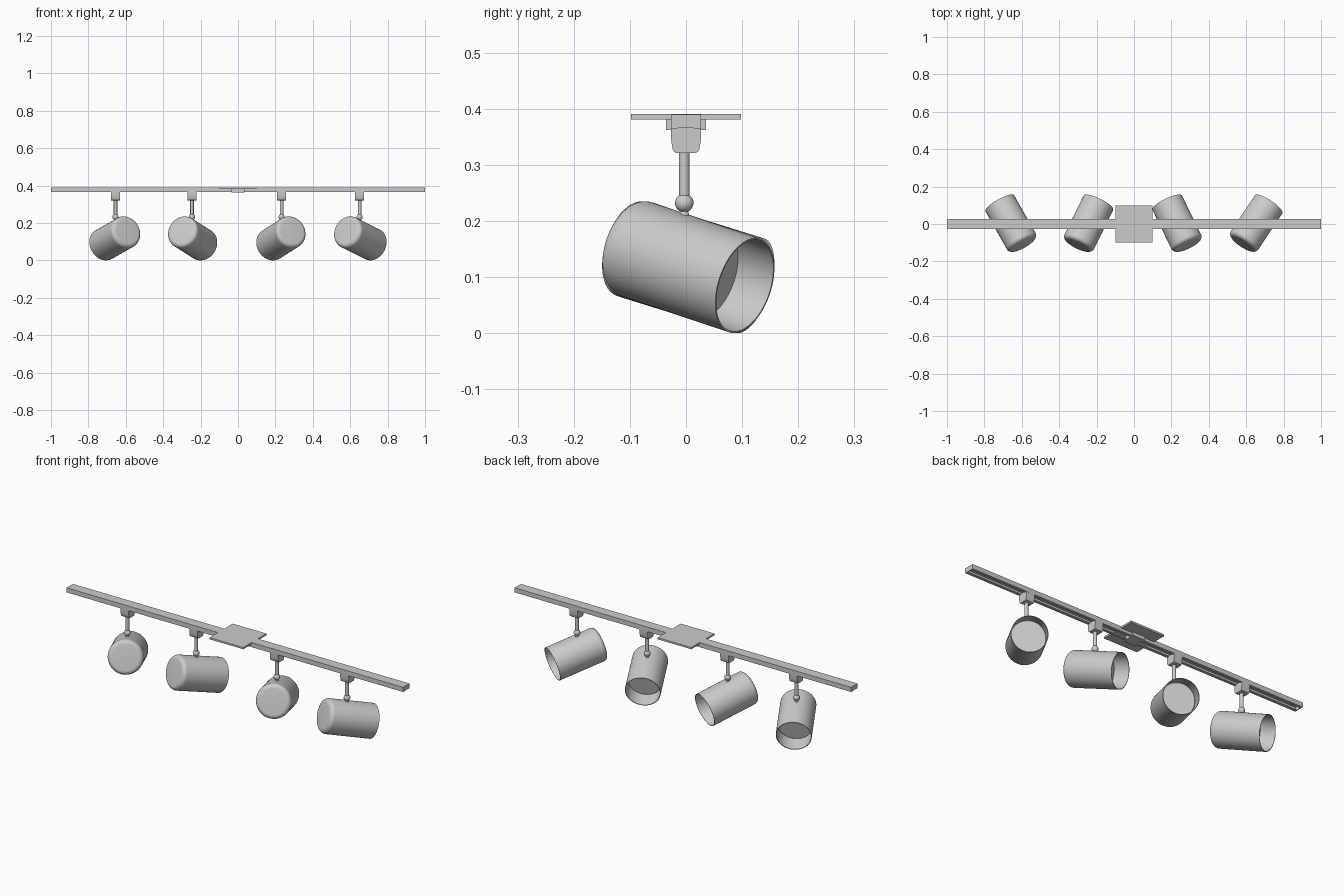
import bpy, bmesh, math
from mathutils import Matrix, Vector

if "Cube" in bpy.data.objects:
    bpy.data.objects.remove(bpy.data.objects["Cube"])

R, L, TILT = 0.088, 0.262, math.radians(15.6)
# x position and yaw of each spotlight
LAMPS = [(-0.655, -29.5), (-0.246, 26), (0.233, -26), (0.65, 33.8)]


def finish(name, bm, matrix=Matrix()):
    bmesh.ops.recalc_face_normals(bm, faces=bm.faces)
    me = bpy.data.meshes.new(name)
    bm.to_mesh(me)
    bm.free()
    ob = bpy.data.objects.new(name, me)
    bpy.context.collection.objects.link(ob)
    ob.matrix_world = matrix
    bpy.ops.object.select_all(action='DESELECT')
    ob.select_set(True)
    bpy.context.view_layer.objects.active = ob
    bpy.ops.object.shade_smooth_by_angle(angle=math.radians(35))
    return ob


def box(name, center, size):
    bm = bmesh.new()
    bmesh.ops.create_cube(bm, size=1, matrix=Matrix.Translation(center) @ Matrix.Diagonal((*size, 1)))
    return finish(name, bm)


def lathe(name, profile, matrix, seg=64):
    """Spin (radius, distance) points round the local y axis."""
    bm = bmesh.new()
    vs = [bm.verts.new((r, y, 0)) for r, y in profile]
    es = [bm.edges.new(p) for p in zip(vs, vs[1:])]
    bmesh.ops.spin(bm, geom=vs + es, axis=(0, 1, 0), cent=(0, 0, 0),
                   angle=2 * math.pi, steps=seg)
    bmesh.ops.remove_doubles(bm, verts=bm.verts, dist=1e-5)
    return finish(name, bm, matrix)


def extrude_x(name, section, x0, x1):
    """Extrude a closed (y, z) section along x."""
    bm = bmesh.new()
    f = bm.faces.new([bm.verts.new((x0, y, z)) for y, z in section])
    g = bmesh.ops.extrude_face_region(bm, geom=[f])["geom"]
    bmesh.ops.translate(bm, vec=(x1 - x0, 0, 0), verts=[v for v in g if isinstance(v, bmesh.types.BMVert)])
    return finish(name, bm)


# Track: channel open at the bottom, with inner lips
half = [(0.027, 0.39), (0.027, 0.365), (0.014, 0.365), (0.014, 0.370), (0.022, 0.370), (0.022, 0.384)]
extrude_x("track", half + [(-y, z) for y, z in reversed(half)], -1, 1)
for side in (-1, 1):
    box("track_end_cap", (side * 0.998, 0, 0.3775), (0.004, 0.053, 0.0245))

# Ceiling plate and power feed in the middle
box("ceiling_plate", (0, 0, 0.3855), (0.2, 0.196, 0.0095))
box("power_feed", (0, 0, 0.3715), (0.07, 0.072, 0.019))

# Shell profile: rounded closed back, thin wall, open mouth
b = 0.022
back = [(R - b + b * math.sin(a), -L / 2 + b - b * math.cos(a))
        for a in (math.pi / 2 * i / 8 for i in range(9))]
shell = [(0, -L / 2)] + back + [(R, L / 2), (R - 0.003, L / 2), (R - 0.003, L / 2 - 0.079)]
face = [(R - 0.003, L / 2 - 0.079), (R - 0.005, L / 2 - 0.077), (0, L / 2 - 0.077)]

for x, yaw in LAMPS:
    turn = Matrix.Rotation(math.radians(-yaw), 4, 'Z')
    aim = Matrix.Translation((x, 0, 0.12)) @ turn @ Matrix.Rotation(-TILT, 4, 'X')
    lathe("lamp_shell", shell, aim)
    lathe("lamp_face", face, aim)

    # Adapter under the track, tapering slightly to a rounded bottom
    a = [(0.027, 0.37), (0.0265, 0.345), (0.024, 0.328), (0.021, 0.323), (0.016, 0.321)]
    extrude_x("adapter", a + [(-y, z) for y, z in reversed(a)], x - 0.024, x + 0.024)

    # Stem and ball joint
    upright = Matrix.Translation((x, -0.003, 0)) @ Matrix.Rotation(math.pi / 2, 4, 'X')
    lathe("stem", [(0, 0.325), (0.0095, 0.325), (0.0095, 0.24), (0, 0.24)], upright, 24)
    bm = bmesh.new()
    bmesh.ops.create_uvsphere(bm, u_segments=24, v_segments=16, radius=0.0165)
    finish("ball_joint", bm, Matrix.Translation((x, -0.003, 0.232)))

    # Small neck between joint and shell
    lathe("neck", [(0, 0.23), (0.006, 0.222), (0.009, 0.208), (0, 0.2)], upright, 24)
